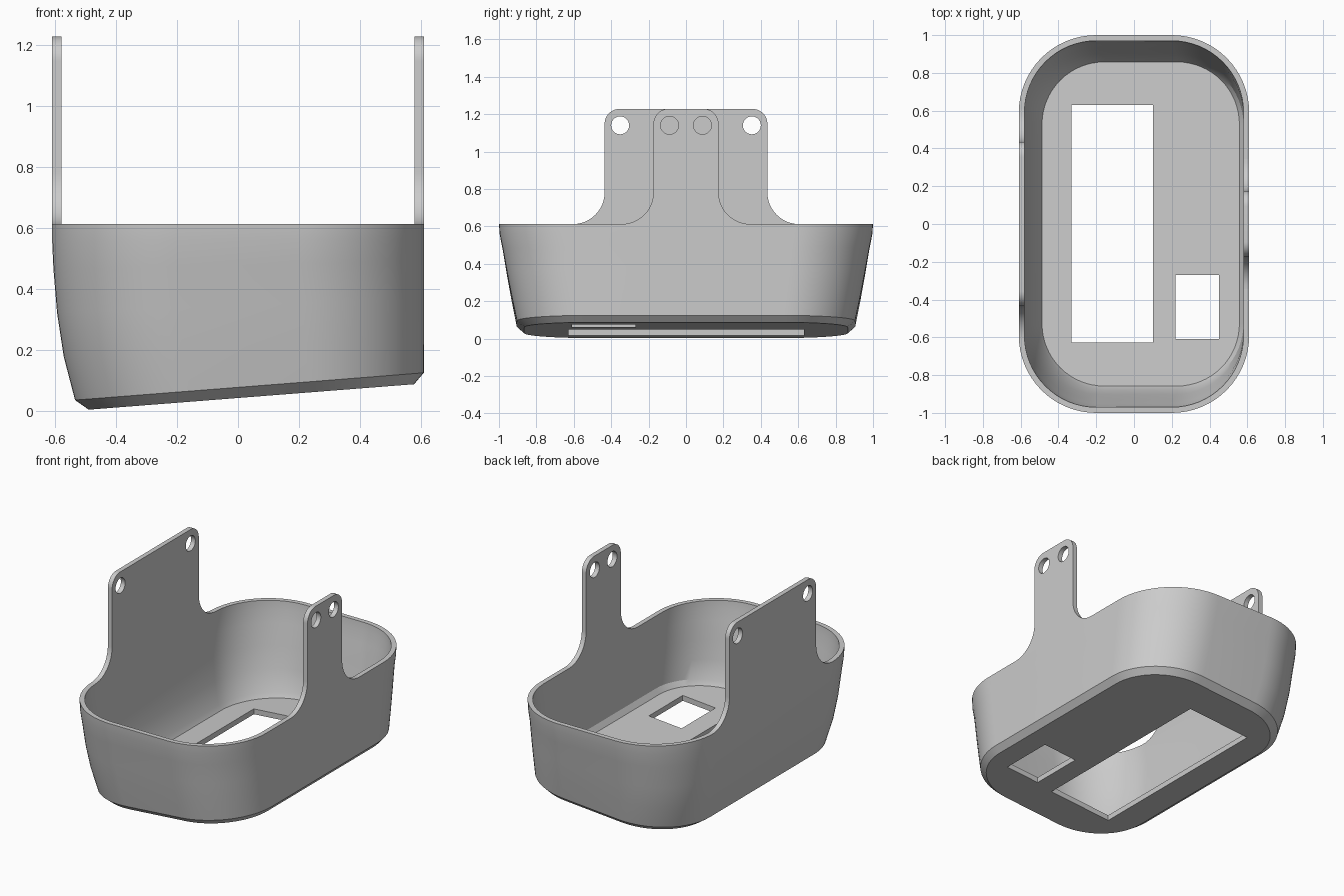
import bpy, bmesh
from math import sin, cos, pi, radians

cube = bpy.data.objects.get("Cube")
if cube:
    bpy.data.objects.remove(cube, do_unlink=True)

grey = bpy.data.materials.new("plain grey")
grey.use_nodes = True
GREY = (0.6, 0.6, 0.6, 1)
grey.diffuse_color = GREY
grey.node_tree.nodes["Principled BSDF"].inputs["Base Color"].default_value = GREY

TOP, WALL, TILT = 0.612, 0.03, 0.0782


def finish(bm, name):
    bmesh.ops.recalc_face_normals(bm, faces=bm.faces)
    mesh = bpy.data.meshes.new(name)
    bm.to_mesh(mesh)
    bm.free()
    mesh.materials.append(grey)
    obj = bpy.data.objects.new(name, mesh)
    bpy.context.collection.objects.link(obj)
    return obj


def cut(obj, cutters):
    for c in cutters:
        mod = obj.modifiers.new("cut", 'BOOLEAN')
        mod.operation, mod.solver, mod.object = 'DIFFERENCE', 'EXACT', c
        bpy.context.view_layer.objects.active = obj
        bpy.ops.object.modifier_apply(modifier=mod.name)
        bpy.data.objects.remove(c, do_unlink=True)


def smooth(obj):
    bpy.ops.object.select_all(action='DESELECT')
    obj.select_set(True)
    bpy.context.view_layer.objects.active = obj
    bpy.ops.object.shade_smooth_by_angle(angle=radians(25))


def arc(cx, cy, r, start, end, n=12):
    return [(cx + r * cos(start + (end - start) * i / n),
             cy + r * sin(start + (end - start) * i / n)) for i in range(n + 1)]


def ring(bm, xl, xr, y, r, height):
    """Rounded rectangle whose height is a function of x."""
    pts = []
    for k, (cx, cy) in enumerate([(xr - r, y - r), (xl + r, y - r),
                                  (xl + r, r - y), (xr - r, r - y)]):
        pts += arc(cx, cy, r, k * pi / 2, (k + 1) * pi / 2, 16)
    return [bm.verts.new((px, py, height(px))) for px, py in pts]


def slope(base):
    return lambda x: base + TILT * (x + 0.49)


def blend(base, f):
    return lambda x: slope(base)(x) * (1 - f) + TOP * f


# Shell: outer wall up, inner wall down, sloping floor
bm = bmesh.new()
levels = [(0, -.535, .905, .38), (.25, -.572, .932, .39), (.5, -.594, .957, .40),
          (.75, -.606, .980, .41), (.9, -.61, .996, .41), (1, -.61, 1, .41)]
rings = [ring(bm, -.49, .578, .865, .34, slope(.003))]
for f, xl, y, r in levels:
    rings.append(ring(bm, xl, .61, y, r, blend(.038, f)))
for f, xl, y, r in reversed(levels):
    rings.append(ring(bm, xl + WALL, .61 - WALL, y - WALL, r - WALL, blend(.068, f)))
rings.append(ring(bm, -.487, .558, .858, .33, slope(.037)))
for a, b in zip(rings, rings[1:]):
    for i in range(len(a)):
        j = (i + 1) % len(a)
        bm.faces.new((a[i], a[j], b[j], b[i]))
bm.faces.new(rings[0])
bm.faces.new(rings[-1])
shell = finish(bm, "shell")


def box(x0, x1, y0, y1):
    bm = bmesh.new()
    bmesh.ops.create_cube(bm, size=1)
    for v in bm.verts:
        v.co = ((x0 + x1) / 2 + v.co.x * (x1 - x0),
                (y0 + y1) / 2 + v.co.y * (y1 - y0), v.co.z * 0.5)
    return finish(bm, "floor_cutter")


# Two rectangular floor openings
cut(shell, [box(-.33, .10, -.627, .63), box(.22, .45, -.61, -.27)])
smooth(shell)


def plate(points, x0, x1, name):
    bm = bmesh.new()
    face = bm.faces.new([bm.verts.new((x0, y, z)) for y, z in points])
    ext = bmesh.ops.extrude_face_region(bm, geom=[face])
    for v in ext["geom"]:
        if isinstance(v, bmesh.types.BMVert):
            v.co.x = x1
    return finish(bm, name)


def tab(name, x0, half, hole_y, flare=0.17, corner=0.08, top=1.228):
    """Upright ear with flared foot, rounded top corners and two holes."""
    right = arc(half + flare, TOP + flare, flare, 1.5 * pi, pi)
    right += arc(half - corner, top - corner, corner, 0, pi / 2)
    left = [(-y, z) for y, z in reversed(right)]
    obj = plate(right + left, x0, x0 + WALL, name)
    cut(obj, [plate(arc(s * hole_y, 1.14, .048, 0, 2 * pi, 32)[:-1],
                    x0 - .1, x0 + .1, "hole_cutter") for s in (-1, 1)])
    smooth(obj)


# Wide ear on the right, narrow ear on the left
tab("wide_right_tab", -.61, .435, .352)
tab("narrow_left_tab", .61 - WALL, .174, .088)
